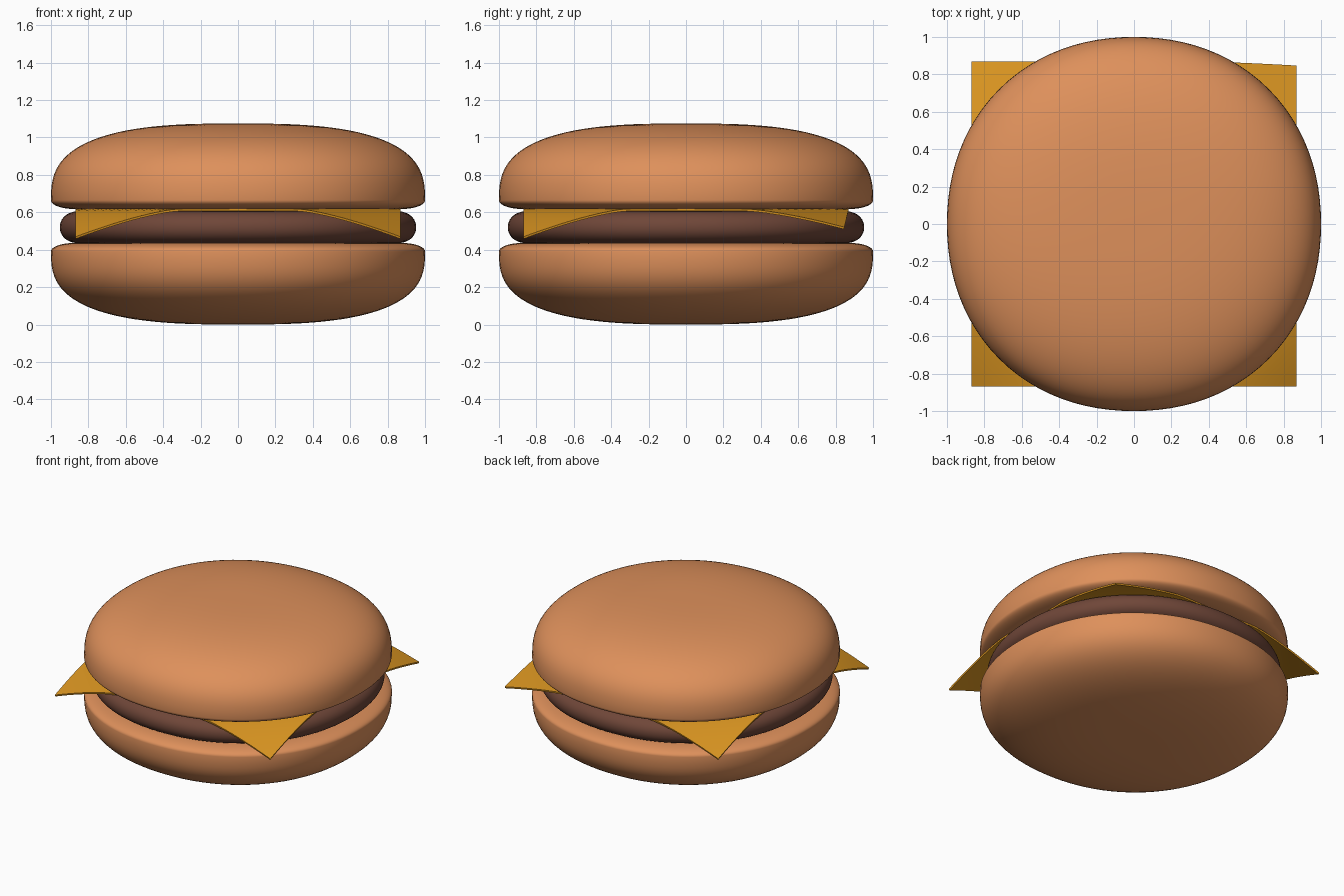
import bpy, bmesh
from math import sin, cos, pi

if "Cube" in bpy.data.objects:
    bpy.data.objects.remove(bpy.data.objects["Cube"])


def material(name, rgb):
    m = bpy.data.materials.new(name)
    m.diffuse_color = (*rgb, 1)
    m.use_nodes = True
    m.node_tree.nodes["Principled BSDF"].inputs["Base Color"].default_value = m.diffuse_color
    return m


BREAD = material("bread", (0.73, 0.28, 0.105))
MEAT = material("meat", (0.16, 0.062, 0.04))
CHEESE = material("cheese", (0.70, 0.30, 0.015))


def finish(bm, name, mat):
    bmesh.ops.recalc_face_normals(bm, faces=bm.faces)
    me = bpy.data.meshes.new(name)
    bm.to_mesh(me)
    bm.free()
    me.materials.append(mat)
    ob = bpy.data.objects.new(name, me)
    bpy.context.collection.objects.link(ob)
    for p in me.polygons:
        p.use_smooth = True
    return ob


def arc(r_in, r_out, z0, z1, n, steps=20):
    """Superellipse quarter from the rim (r_out, z0) to (r_in, z1)."""
    pts = []
    for i in range(steps + 1):
        a = pi / 2 * i / steps
        c, s = max(cos(a), 0), sin(a)
        pts.append((r_in + (r_out - r_in) * c ** (2 / n), z0 + (z1 - z0) * s ** (2 / n)))
    return pts


def slightly_square_lathe(name, profile, z_bottom, z_top, mat, seg=96, n=2.12):
    """Spin a bottom-to-top profile round z with a slightly squared outline."""
    bm = bmesh.new()
    rings = []
    for r, z in profile:
        ring = []
        for i in range(seg):
            a = 2 * pi * i / seg
            k = r / (abs(cos(a)) ** n + abs(sin(a)) ** n) ** (1 / n)
            ring.append(bm.verts.new((k * cos(a), k * sin(a), z)))
        rings.append(ring)
    for lo, hi in zip(rings, rings[1:]):
        for i in range(seg):
            j = (i + 1) % seg
            bm.faces.new((lo[i], lo[j], hi[j], hi[i]))
    for ring, z in ((rings[0], z_bottom), (rings[-1], z_top)):
        pole = bm.verts.new((0, 0, z))
        for i in range(seg):
            bm.faces.new((ring[i], ring[(i + 1) % seg], pole))
    return finish(bm, name, mat)


# Buns: dome on one side, small rounded lip and flat cut on the other
def bun(name, rim, dome, cut):
    prof = arc(0.86, 1, rim, cut, 2.1, 10)[::-1] + arc(0, 1, rim, dome, 2.8, 28)[1:-1]
    if dome < cut:
        prof = prof[::-1]
    lo, hi = min(dome, cut), max(dome, cut)
    slightly_square_lathe(name, prof, lo, hi, BREAD)


bun("bottom_bun", 0.39, 0.005 - 0.005, 0.437)
bun("top_bun", 0.665, 1.075, 0.617)

# Patty: disc with a fully rounded edge
side = arc(0.85, 0.953, 0.52, 0.435, 2.1, 10)[::-1] + arc(0.85, 0.953, 0.52, 0.606, 2.1, 10)[1:]
slightly_square_lathe("patty", side, 0.435, 0.606, MEAT)

# Cheese slice: thin square with drooping corners, back right one lifted
bm = bmesh.new()
bmesh.ops.create_grid(bm, x_segments=40, y_segments=40, size=0.87)
for v in bm.verts:
    x, y = v.co.x, v.co.y
    t = max(0, (abs(x) + abs(y) - 1.18) / 0.56)
    lifted = x > 0 and y > 0
    v.co.z = 0.619 - (0.098 if lifted else 0.15) * t ** 1.4
    if lifted:
        v.co.y -= 0.023 * t ** 1.4
slice_ob = finish(bm, "cheese_slice", CHEESE)
mod = slice_ob.modifiers.new("thickness", "SOLIDIFY")
mod.thickness = 0.012
mod.offset = -1
bpy.context.view_layer.objects.active = slice_ob
slice_ob.select_set(True)
bpy.ops.object.modifier_apply(modifier=mod.name)
bpy.ops.object.shade_smooth_by_angle()
